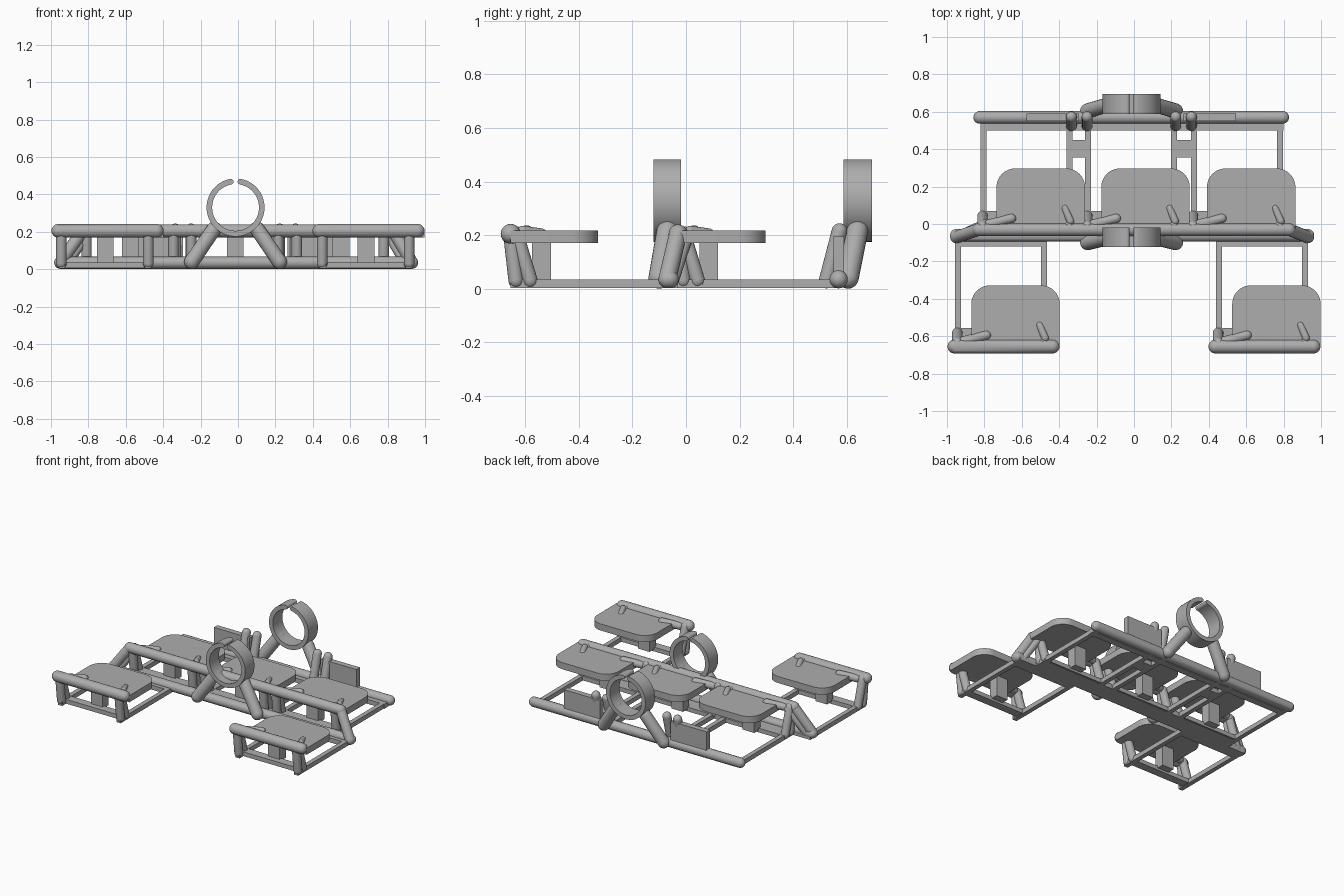
import bpy, bmesh, math
from mathutils import Vector

if bpy.data.objects.get("Cube"):
    bpy.data.objects.remove(bpy.data.objects["Cube"])

GREY = bpy.data.materials.new("plain_grey")
GREY.use_nodes = True
GREY.diffuse_color = (0.42, 0.42, 0.42, 1)
GREY.node_tree.nodes["Principled BSDF"].inputs["Base Color"].default_value = (0.42, 0.42, 0.42, 1)


def finish(name, bm, smooth=True):
    bmesh.ops.recalc_face_normals(bm, faces=bm.faces)
    mesh = bpy.data.meshes.new(name)
    bm.to_mesh(mesh)
    bm.free()
    mesh.materials.append(GREY)
    ob = bpy.data.objects.new(name, mesh)
    bpy.context.collection.objects.link(ob)
    if smooth:
        bpy.ops.object.select_all(action='DESELECT')
        ob.select_set(True)
        bpy.context.view_layer.objects.active = ob
        bpy.ops.object.shade_smooth_by_angle(angle=math.radians(35))
    return ob


def rod(name, a, b, r):
    """Round-ended rod whose cap centres sit at a and b."""
    a, b = Vector(a), Vector(b)
    bm = bmesh.new()
    bmesh.ops.create_uvsphere(bm, u_segments=20, v_segments=12, radius=r)
    half = (b - a).length / 2
    bmesh.ops.bisect_plane(bm, geom=bm.verts[:] + bm.edges[:] + bm.faces[:],
                           plane_co=(0, 0, 0), plane_no=(0, 0, 1))
    turn = (b - a).to_track_quat('Z', 'Y')
    top = [f for f in bm.faces if f.calc_center_median().z > 0]
    low = [f for f in bm.faces if f.calc_center_median().z < 0]
    bmesh.ops.split(bm, geom=top)
    halves = [v for v in bm.verts]
    for v in halves:
        up = v.link_faces[0].calc_center_median().z > 0
        v.tag = up
    for v in halves:
        v.co.z += half if v.tag else -half
    rims = [e for e in bm.edges if e.is_boundary]
    bmesh.ops.bridge_loops(bm, edges=rims)
    for v in bm.verts:
        v.co = turn @ v.co + (a + b) / 2
    return finish(name, bm)


def box(name, x0, x1, y0, y1, z0, z1):
    bm = bmesh.new()
    bmesh.ops.create_cube(bm, size=1)
    for v in bm.verts:
        v.co = ((x0 + x1) / 2 + v.co.x * (x1 - x0),
                (y0 + y1) / 2 + v.co.y * (y1 - y0),
                (z0 + z1) / 2 + v.co.z * (z1 - z0))
    return finish(name, bm, False)


def extrude(name, outline, move):
    bm = bmesh.new()
    face = bm.faces.new([bm.verts.new(p) for p in outline])
    new = bmesh.ops.extrude_face_region(bm, geom=[face])["geom"]
    bmesh.ops.translate(bm, vec=move, verts=[g for g in new if isinstance(g, bmesh.types.BMVert)])
    return finish(name, bm)


def arc(cx, cy, r, start, end, n):
    return [(cx + r * math.cos(math.radians(start + (end - start) * i / n)),
             cy + r * math.sin(math.radians(start + (end - start) * i / n))) for i in range(n + 1)]


BAR_Z, FLOOR, TUBE = 0.205, 0.035, 0.037


def seat_unit(tag, c, y):
    """Seat panel, pedestal, handles and front legs; y is the front rail line."""
    left, right, back, r = c - 0.16, c + 0.313, y + 0.327, 0.1
    pts = [(left, y), (right, y)]
    pts += arc(right - r, back - r, r, 0, 90, 10) + arc(left + r, back - r, r, 90, 180, 10)
    extrude(tag + "_seat", [(px, py, 0.17) for px, py in pts], (0, 0, 0.047))
    box(tag + "_pedestal", c - 0.045, c + 0.045, y + 0.08, y + 0.15, 0.02, 0.18)
    rod(tag + "_long_handle", (c - 0.2, y + 0.03, 0.2), (c - 0.08, y + 0.06, 0.212), 0.025)
    rod(tag + "_short_handle", (c + 0.235, y + 0.045, 0.215), (c + 0.205, y + 0.115, 0.205), 0.02)
    for side, x in (("right", c - 0.235), ("left", c + 0.23)):
        rod(tag + "_front_leg_" + side, (x, y + 0.02, 0.03), (x, y, BAR_Z), 0.028)
        rod(tag + "_rear_leg_" + side, (x, y + 0.073, 0.03), (x, y + 0.02, BAR_Z), 0.028)
    box(tag + "_base_front_bar", c - 0.24, c + 0.24, y + 0.04, y + 0.1, 0.005, FLOOR)


def side_rails(tag, c, y0, y1):
    for side, x in (("right", c - 0.23), ("left", c + 0.23)):
        box(tag + "_base_rail_" + side, x - 0.016, x + 0.016, y0, y1, 0.003, FLOOR)


# Front seats with their base frames
FRONT_Y, MID_Y, BACK_Y = -0.655, -0.03, 0.57
for tag, c in (("front_right", -0.71), ("front_left", 0.685)):
    seat_unit(tag, c, FRONT_Y)
    side_rails(tag, c, FRONT_Y, MID_Y)
    rod(tag + "_top_bar", (c - 0.25, FRONT_Y, BAR_Z), (c + 0.275, FRONT_Y, BAR_Z), TUBE)
    box(tag + "_joining_plate", c - 0.24, c + 0.24, -0.12, -0.03, 0.003, FLOOR)

# Middle row of three seats
for tag, c in (("middle_right", -0.575), ("middle_centre", -0.015), ("middle_left", 0.55)):
    seat_unit(tag, c, MID_Y)
    side_rails(tag, c, MID_Y, BACK_Y)
rod("middle_top_bar", (-0.83, MID_Y, BAR_Z), (0.83, MID_Y, BAR_Z), 0.035)
rod("middle_base_bar", (-0.95, -0.06, FLOOR), (0.93, -0.06, FLOOR), 0.033)
box("middle_base_plate", -0.82, 0.8, -0.06, 0.06, 0.003, FLOOR)
for tag, s, x in (("right", -1, -0.95), ("left", 1, 0.93)):
    rod("end_brace_outer_" + tag, (x, -0.07, FLOOR), (s * 0.83, MID_Y, BAR_Z), 0.033)
    rod("end_brace_inner_" + tag, (x - s * 0.04, -0.05, FLOOR), (s * 0.8, 0.0, 0.19), 0.025)

# Rear frame
rod("rear_base_bar", (-0.825, BACK_Y, FLOOR), (0.795, BACK_Y, FLOOR), 0.034)
box("rear_base_strip", -0.82, 0.8, 0.5, 0.55, 0.003, FLOOR)
for tag, x, outer in (("right", -0.293, -0.575), ("left", 0.265, 0.545)):
    box("rail_web_" + tag, x - 0.06, x + 0.06, 0.355, 0.45, 0.003, FLOOR)
    box("rear_panel_" + tag, min(x, outer), max(x, outer), 0.55, 0.59, 0.04, 0.195)
    for i, dx in enumerate((-0.042, 0.042)):
        rod(f"rear_post_{tag}_{i + 1}", (x + dx, 0.525, 0.03), (x + dx, 0.573, 0.215), 0.029)

# Open rings on splayed legs
RING_X, RING_Z = -0.013, 0.33
for tag, y0, y1, foot, head in (("front", -0.122, -0.018, -0.1, -0.07), ("rear", 0.588, 0.695, 0.605, 0.64)):
    lip = math.radians(100.5)
    outline = arc(RING_X, RING_Z, 0.155, 100.5, 439.5, 64)
    mid = math.radians(439.5)
    outline += arc(RING_X + 0.14 * math.cos(mid), RING_Z + 0.14 * math.sin(mid), 0.015, 79.5, 259.5, 8)[1:-1]
    outline += arc(RING_X, RING_Z, 0.125, 439.5, 100.5, 64)
    outline += arc(RING_X + 0.14 * math.cos(lip), RING_Z + 0.14 * math.sin(lip), 0.015, -79.5, 100.5, 8)[1:-1]
    extrude(tag + "_ring", [(x, y0, z) for x, z in outline], (0, y1 - y0, 0))
    for side, s in (("right", -1), ("left", 1)):
        rod(f"{tag}_ring_leg_{side}", (RING_X + s * 0.235, foot, 0.04),
            (RING_X + s * 0.115, head, 0.215), 0.04)
